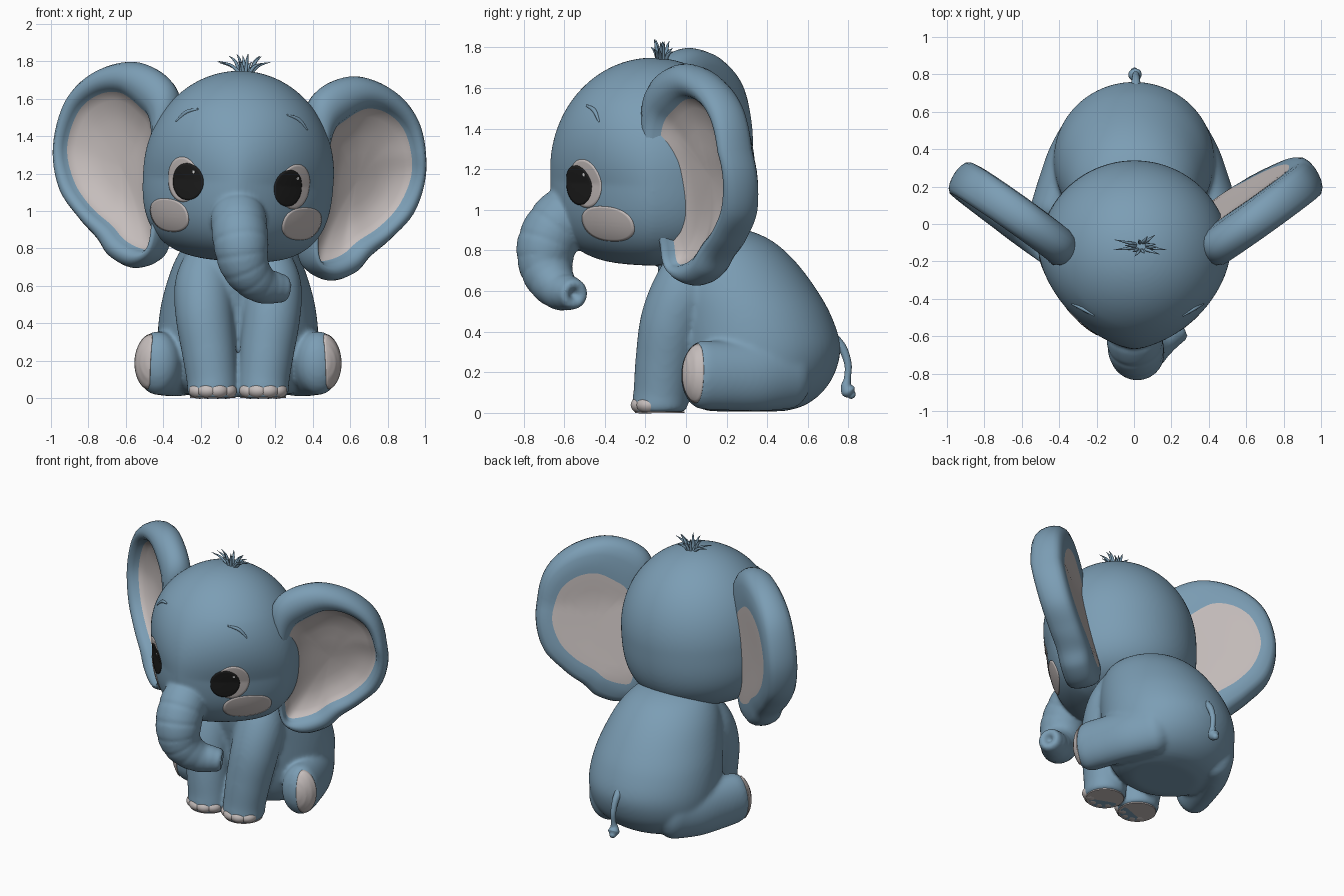
import bpy, bmesh, math, random
from math import sin, cos, pi
from mathutils import Vector, Matrix
from mathutils.bvhtree import BVHTree

if "Cube" in bpy.data.objects:
    bpy.data.objects.remove(bpy.data.objects["Cube"])


def material(name, rgb):
    m = bpy.data.materials.new(name)
    m.diffuse_color = (*rgb, 1)
    m.use_nodes = True
    m.node_tree.nodes["Principled BSDF"].inputs["Base Color"].default_value = m.diffuse_color
    return m


BLUE = material("soft blue", (0.20, 0.34, 0.46))
PALE = material("pale grey", (0.56, 0.51, 0.50))
BLACK = material("eye black", (0.012, 0.012, 0.012))
WHITE = material("highlight white", (0.9, 0.9, 0.9))

# The head is tilted slightly sideways about its centre
PIVOT = Matrix.Translation((0, -0.17, 1.15))
TILT = PIVOT @ Matrix.Rotation(0.065, 4, 'Y') @ PIVOT.inverted()
LEVEL = Matrix()


def spline(pts, n, closed=False):
    """Catmull-Rom samples through tuples of any length."""
    count = len(pts)
    out = []
    for k in range(n):
        t = k * count / n if closed else k * (count - 1) / (n - 1)
        i = int(t) if closed else min(int(t), count - 2)
        f = t - i
        idx = [i - 1, i, i + 1, i + 2]
        q = [pts[j % count] if closed else pts[max(0, min(count - 1, j))] for j in idx]
        out.append(tuple(0.5 * (2 * b + (c - a) * f + (2 * a - 5 * b + 4 * c - d) * f * f
                                + (3 * b - a - 3 * c + d) * f ** 3) for a, b, c, d in zip(*q)))
    return out


def loft(name, rings, mats=(BLUE,), rule=None, m=LEVEL):
    """Skin a list of rings (one-point rings are poles); returns a BVH in local space."""
    bm = bmesh.new()
    rows = [[bm.verts.new(p) for p in r] for r in rings]
    n = max(len(r) for r in rows)
    for i, (a, b) in enumerate(zip(rows, rows[1:])):
        for j in range(n):
            k = (j + 1) % n
            quad = [a[j % len(a)], a[k % len(a)], b[k % len(b)], b[j % len(b)]]
            f = bm.faces.new(list(dict.fromkeys(quad)))
            f.smooth = True
            f.material_index = rule(i) if rule else 0
    for end in (rows[0], rows[-1]):
        if len(end) > 1:
            bm.faces.new(end)
    bmesh.ops.recalc_face_normals(bm, faces=bm.faces)
    tree = BVHTree.FromBMesh(bm)
    bm.transform(m)
    me = bpy.data.meshes.new(name)
    bm.to_mesh(me)
    bm.free()
    for mt in mats:
        me.materials.append(mt)
    bpy.context.collection.objects.link(bpy.data.objects.new(name, me))
    return tree


def fuse(name, prefixes, voxel, rounds):
    """Merge overlapping parts into one skin with softly blended joins."""
    bm = bmesh.new()
    for ob in [o for o in bpy.data.objects if o.name.startswith(prefixes)]:
        bm.from_mesh(ob.data)
        bpy.data.objects.remove(ob)
    me = bpy.data.meshes.new(name)
    bm.to_mesh(me)
    bm.free()
    me.materials.append(BLUE)
    ob = bpy.data.objects.new(name, me)
    bpy.context.collection.objects.link(ob)
    rm = ob.modifiers.new("merge", 'REMESH')
    rm.mode, rm.voxel_size, rm.use_smooth_shade = 'VOXEL', voxel, True
    sm = ob.modifiers.new("blend", 'SMOOTH')
    sm.factor, sm.iterations = 0.5, rounds


def tube(name, path, n=24, seg=24, flat_start=False, hollow=False, sz=1.0, groove=None, **kw):
    """Round tube along (x, y, z, radius) points with rounded ends."""
    pts = spline(path, n)
    P = [Vector(p[:3]) for p in pts]
    T = [(P[min(i + 1, n - 1)] - P[max(i - 1, 0)]).normalized() for i in range(n)]
    side = T[0].orthogonal().normalized()
    rings = []

    def ring(c, r, a, b):
        offs = [a * cos(2 * pi * j / seg) * r + b * sin(2 * pi * j / seg) * r for j in range(seg)]
        return [c + Vector((o.x, o.y, o.z * sz)) for o in offs]
    for i in range(n):
        side = (side - T[i] * side.dot(T[i])).normalized()
        b = T[i].cross(side)
        r = max(pts[i][3], 0.001)
        if groove:
            r *= groove(i / (n - 1))
        if i == 0 and not flat_start:
            rings.append([P[0] - T[0] * r * 0.9])
            for a in (1.3, 1.0, 0.65, 0.3):
                rings.append(ring(P[0] - T[0] * r * 0.9 * sin(a), r * cos(a), side, b))
        rings.append(ring(P[i], r, side, b))
        if i == n - 1:
            if hollow:
                rings += [ring(P[i] + T[i] * 0.012, r * 0.85, side, b),
                          ring(P[i] + T[i] * 0.008, r * 0.5, side, b), [P[i] - T[i] * 0.04]]
            else:
                for a in (0.3, 0.65, 1.0, 1.3):
                    rings.append(ring(P[i] + T[i] * r * 0.9 * sin(a), r * cos(a), side, b))
                rings.append([P[i] + T[i] * r * 0.9])
    return loft(name, rings, **kw)


def decal(name, tree, c, n, ru, rv, mat, off=0.004, m=LEVEL, power=2.0):
    """Thin oval plate wrapped onto a surface."""
    n = Vector(n).normalized()
    u = Vector((0, 0, 1)).cross(n).normalized()
    v = n.cross(u)
    c = Vector(c)

    def put(t, a, o):
        k = t * (abs(cos(a)) ** power + abs(sin(a)) ** power) ** (-1 / power)
        p = c + u * ru * k * cos(a) + v * rv * k * sin(a)
        hit = tree.ray_cast(p + n * 0.6, -n)
        if hit[0] is None:
            hit = tree.find_nearest(p)
        return hit[0] + hit[1] * o
    rings = [[put(0, 0, off)]]
    for k in range(1, 10):
        rings.append([put(k / 9, 2 * pi * j / 48, off) for j in range(48)])
    rings.append([put(1, 2 * pi * j / 48, -0.001) for j in range(48)])
    loft(name, rings, mats=(mat,), m=m)


# Head: rounded skull, fuller at the cheeks, narrowing towards the trunk
CY = -0.165


def head_ring(phi):
    h = cos(phi)
    z = 1.2 + (0.55 if h > 0 else 0.47) * h
    e = 2.0 if h > 0 else 2.9
    w = max(0.0, 1 - abs(h) ** e) ** (1 / e)
    front = 1.48 + 0.52 * max(0, min(1, (z - 1.15) / 0.4))
    pts = []
    for j in range(96):
        a = 2 * pi * j / 96
        p = front if sin(a) < 0 else 2.0
        r = (abs(cos(a)) ** p + abs(sin(a)) ** p) ** (-1 / p) * w
        pts.append((0.51 * r * cos(a), CY + 0.505 * r * sin(a), z))
    return pts


head = loft("skull", [[(0, CY, 1.75)]] + [head_ring(pi * i / 60) for i in range(1, 60)]
            + [[(0, CY, 0.73)]], m=TILT)

# Face: eyes, cheeks and brows
for s in (1, -1):
    ix, ir, wx = (0.252, 0.093, 0.275) if s > 0 else (0.25, 0.103, 0.258)
    n_eye = (0.62 * s, -0.78, 0)
    n_iris = (0.5 * s, -0.86, 0)
    decal("eye_white", head, (wx * s, -0.46, 1.15), n_eye, 0.110, 0.120, PALE, 0.003, TILT)
    decal("iris", head, (ix * s, -0.50, 1.14), n_iris, ir, 0.098, BLACK, 0.006, TILT)
    decal("eye_glint", head, (ix * s + 0.04, -0.49 + 0.028 * s, 1.195), n_iris, 0.008, 0.008,
          WHITE, 0.009, TILT)
    decal("cheek", head, (0.39 * s, -0.42, 0.955), (0.7 * s, -0.71, 0), 0.16, 0.087, PALE, 0.003,
          TILT, 2.3)
    brow = []
    for x, z, r in ((0.24, 1.53, 0.005), (0.30, 1.51, 0.011), (0.35, 1.46, 0.005)):
        p = head.ray_cast(Vector((x * s, -2, z)), Vector((0, 1, 0)))[0]
        brow.append((*p, r))
    tube("brow", brow, n=10, seg=10, m=TILT)

# Trunk: ringed, curling down and to one side, blended into the skull
tube("trunk", [(0, -0.42, 1.04, 0.16), (0, -0.54, 1.0, 0.15), (0.005, -0.63, 0.93, 0.15),
               (0.015, -0.685, 0.83, 0.148), (0.03, -0.69, 0.73, 0.135), (0.07, -0.665, 0.655, 0.118),
               (0.13, -0.62, 0.605, 0.1), (0.20, -0.575, 0.59, 0.085), (0.25, -0.55, 0.585, 0.073)],
     n=110, seg=40, hollow=True,
     groove=lambda t: 1 - 0.045 * max(0, cos(2 * pi * 11 * t)) ** 6)
fuse("head_and_trunk", ("skull", "trunk"), 0.011, 6)

# Ears: thick rolled rim around a thin dished centre (x, z of rim, x, z of pale area)
EAR = [(.35, 1.55, .47, 1.45), (.42, 1.69, .53, 1.52), (.59, 1.76, .64, 1.59), (.78, 1.70, .76, 1.57),
       (.92, 1.54, .86, 1.47), (.97, 1.28, .905, 1.28), (.925, 1.05, .855, 1.10), (.81, .90, .755, .97),
       (.71, .80, .64, .88), (.64, .71, .57, .81), (.52, .66, .49, .77), (.41, .72, .43, .77),
       (.37, .85, .41, .86), (.38, 1.05, .42, 1.05), (.38, 1.30, .44, 1.30)]
RIM_F = [(1, .035), (.9, .07), (.7, .095), (.45, .1), (.22, .082), (.08, .054), (.02, .024), (0, 0)]
RIM_B = [(.02, -.024), (.08, -.054), (.22, -.08), (.5, -.098), (1, -.105)]
IN_F = [(.95, -.05), (.8, -.047), (.6, -.042), (.4, -.03), (.25, -.012), (.12, .01)]
IN_B = [(.1, -.106), (.25, -.106), (.4, -.105), (.6, -.104), (.8, -.103), (.95, -.103)]
outline = spline(EAR, 96, closed=True)
for s in (1, -1):
    def ear_point(x, z, o):
        # the lower lobe of the right-hand ear swings back
        back = 0.10 * max(0, min(1, (1.35 - z) / 0.5)) * max(0, s)
        return ((x + 0.545 * o) * s, -0.12 + 0.71 * (x - 0.42) - 0.838 * o + back, z)

    def inner(t, o):
        return [ear_point(gx + (.66 - gx) * t, gz + (1.2 - gz) * t, o) for _, _, gx, gz in outline]

    def rim(a, o):
        return [ear_point(ox + (gx - ox) * a, oz + (gz - oz) * a, o) for ox, oz, gx, gz in outline]
    rings = ([[ear_point(.66, 1.2, -.05)]] + [inner(*q) for q in IN_F] + [rim(*q) for q in RIM_F]
             + [rim(*q) for q in RIM_B] + [inner(*q) for q in IN_B] + [[ear_point(.66, 1.2, -.103)]])
    first, last = len(IN_F) + 1, len(IN_F) + len(RIM_F) + len(RIM_B) + 1
    loft("ear", rings, (BLUE, PALE), lambda i: int(i < first or i >= last), TILT)

# Tuft of hair
random.seed(4)
for i in range(13):
    a = 2 * pi * i / 13 + random.uniform(-.2, .2)
    reach = random.uniform(.25, 1)
    dx, dy, up = .16 * reach * cos(a), .055 * reach * sin(a), .11 - .1 * reach + random.uniform(0, .015)
    bx, by = .03 * cos(a), -.12 + .02 * sin(a)
    tube("hair", [(bx, by, 1.735, .01), (bx + dx * .4, by + dy * .4, 1.75 + up * .6, .008),
                  (bx + dx, by + dy, 1.75 + up, .001)], n=8, seg=8, m=TILT)

# Body: seated pear shape (z, front y, back y, half width)
BODY = [(.008, .12, .48, .22), (.035, .04, .58, .31), (.10, -.01, .67, .38), (.2, -.05, .735, .42),
        (.33, -.08, .76, .43), (.48, -.10, .715, .415), (.62, -.13, .635, .38), (.75, -.14, .535, .33),
        (.84, -.12, .435, .265), (.89, -.07, .335, .185), (.91, .0, .25, .09)]
body = []
for z, f, b, w in spline(BODY, 50):
    body.append([(w * cos(2 * pi * j / 64), (f + b) / 2 + (b - f) / 2 * sin(2 * pi * j / 64), z)
                 for j in range(64)])
loft("torso", body)

for s in (1, -1):
    # Front legs with pale soles and toes
    tube("front_leg", [(.135 * s, -.13, 0.001, .122), (.135 * s, -.13, .03, .136), (.138 * s, -.122, .1, .137),
                       (.155 * s, -.105, .25, .145), (.18 * s, -.07, .45, .155),
                       (.18 * s, -.005, .62, .155), (.14 * s, .05, .78, .12)],
         n=40, seg=40, flat_start=True)
    loft("sole", [[(.135 * s + .122 * cos(2 * pi * j / 40), -.13 + .122 * sin(2 * pi * j / 40), z)
                   for j in range(40)] for z in (0, .008)], mats=(PALE,))
    for k in range(4):
        a = -pi / 2 + (k - 1.5) * 0.6
        cx, cy = .135 * s + .089 * cos(a), -.13 + .089 * sin(a)
        tube("toe", [(cx, cy, .039, .06), (cx + .003 * cos(a), cy + .003 * sin(a), .039, .06)],
             n=2, seg=24, mats=(PALE,), sz=0.72)

    # Hind legs stretched forward, pale foot pad on the outer front
    hind = tube("hind_leg", [(.43 * s, .085, .187, .122), (.395 * s, .2, .183, .122),
                             (.335 * s, .36, .183, .125), (.25 * s, .5, .2, .13)],
                n=30, seg=48, sz=1.4)
    decal("foot_pad", hind, (.50 * s, .04, .195), (.87 * s, -.49, 0), .066, .145, PALE, .003)
fuse("body_and_legs", ("torso", "front_leg", "hind_leg"), 0.013, 12)

# Tail with a small tuft
tube("tail", [(.01, .72, .37, .03), (.01, .77, .32, .022), (.01, .798, .24, .018), (.01, .795, .17, .017),
              (.008, .79, .135, .026), (.005, .80, .108, .036), (.002, .815, .09, .022)], n=36, seg=20)
